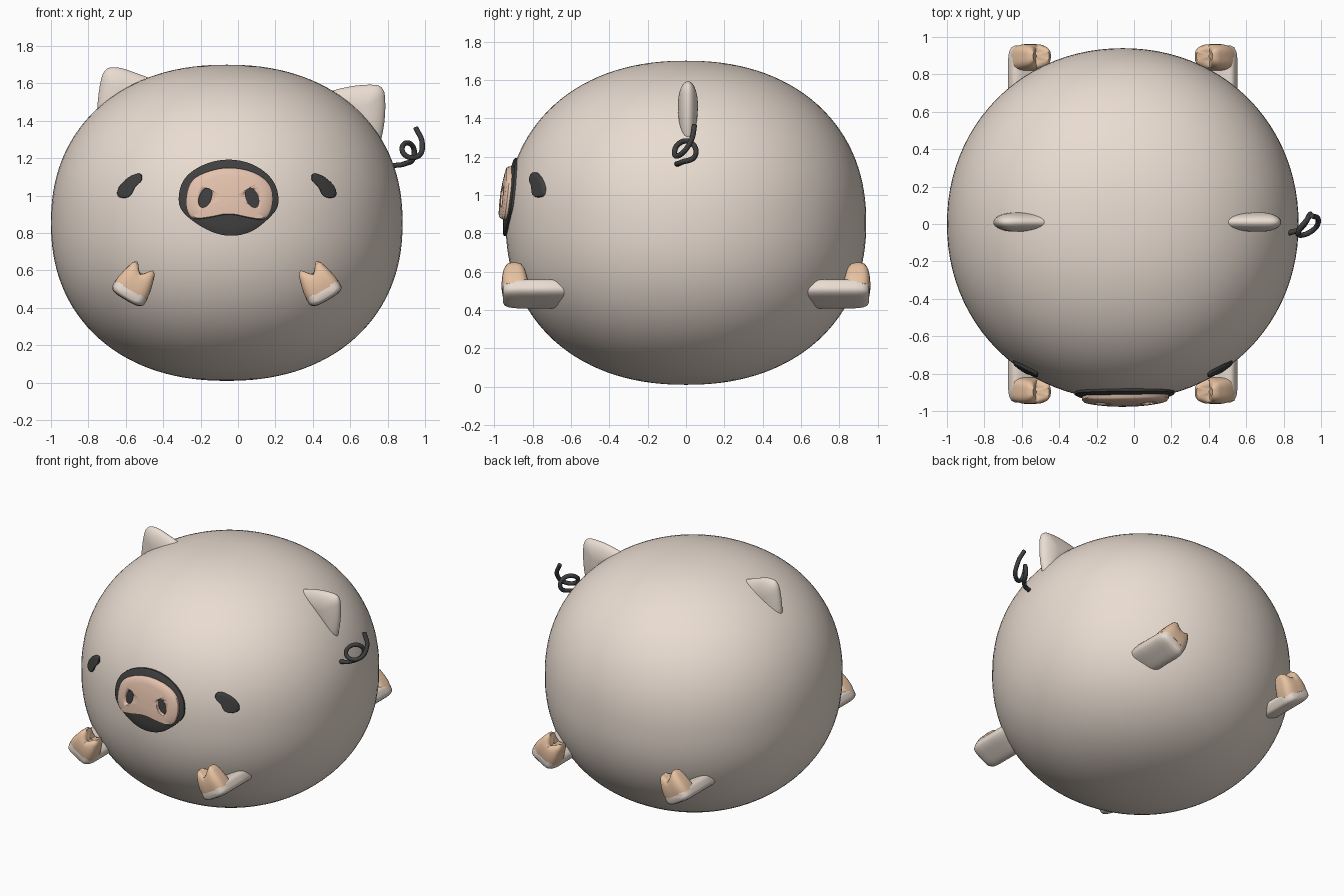
import bpy, bmesh, math
from mathutils import Vector

if "Cube" in bpy.data.objects:
    bpy.data.objects.remove(bpy.data.objects["Cube"])

CX, RX, RY, RZ, CZ = -0.06, 0.94, 0.94, 0.845, 0.855
NXY, NZ = 2.06, 2.2


def material(name, rgb):
    m = bpy.data.materials.new(name)
    m.diffuse_color = (*rgb, 1)
    m.use_nodes = True
    m.node_tree.nodes["Principled BSDF"].inputs["Base Color"].default_value = m.diffuse_color
    return m


SKIN = material("skin", (0.82, 0.72, 0.64))
HOOF = material("hoof", (0.80, 0.54, 0.36))
PINK = material("pink", (0.78, 0.54, 0.42))
DARK = material("dark", (0.05, 0.05, 0.05))


def finish(name, bm, mat, angle=40):
    bmesh.ops.recalc_face_normals(bm, faces=bm.faces)
    me = bpy.data.meshes.new(name)
    bm.to_mesh(me)
    bm.free()
    ob = bpy.data.objects.new(name, me)
    bpy.context.collection.objects.link(ob)
    me.materials.append(mat)
    bpy.ops.object.select_all(action='DESELECT')
    ob.select_set(True)
    bpy.context.view_layer.objects.active = ob
    bpy.ops.object.shade_smooth_by_angle(angle=math.radians(angle))
    return ob


def loft(name, rings, mat, angle=40):
    """Skin a list of equal-length closed rings and cap both ends."""
    bm = bmesh.new()
    vs = [[bm.verts.new(p) for p in r] for r in rings]
    n = len(rings[0])
    for a, b in zip(vs, vs[1:]):
        for i in range(n):
            j = (i + 1) % n
            bm.faces.new((a[i], a[j], b[j], b[i]))
    for r in (vs[0], vs[-1]):
        c = bm.verts.new(sum((v.co for v in r), Vector()) / n)
        for i in range(n):
            bm.faces.new((r[i], r[(i + 1) % n], c))
    return finish(name, bm, mat, angle)


def rounded(pts, times=3):
    """Corner-cutting to smooth a coarse outline."""
    for _ in range(times):
        out = []
        for (ax, az), (bx, bz) in zip(pts, pts[1:] + pts[:1]):
            out += [(ax * .75 + bx * .25, az * .75 + bz * .25),
                    (ax * .25 + bx * .75, az * .25 + bz * .75)]
        pts = out
    return pts


def body_front(x, z):
    """Depth y of the body's front surface at x, z."""
    r = max(0, 1 - abs((z - CZ) / RZ) ** NZ) ** (1 / NZ)
    return -RY * max(0, r ** NXY - abs((x - CX) / RX) ** NXY) ** (1 / NXY)


def patch(name, outline, height, mat, depth=0.03):
    """Raised plate following the body's front surface."""
    pts = rounded(outline)
    mx = sum(p[0] for p in pts) / len(pts)
    mz = sum(p[1] for p in pts) / len(pts)
    rings = []
    for s, h in ((1, -depth), (1, height * .75), (.95, height),
                 (.75, height), (.5, height), (.2, height)):
        ring = []
        for x, z in pts:
            x, z = mx + (x - mx) * s, mz + (z - mz) * s
            ring.append((x, body_front(x, z) - h, z))
        rings.append(ring)
    return loft(name, rings, mat)


def flip(pts):
    return [(2 * CX - x, z) for x, z in pts]


# Body: sphere pushed out to a slightly boxy ellipsoid
bm = bmesh.new()
bmesh.ops.create_uvsphere(bm, u_segments=96, v_segments=64, radius=1)
for v in bm.verts:
    h = (abs(v.co.x) ** NXY + abs(v.co.y) ** NXY) ** (1 / NXY)
    k = (h ** NZ + abs(v.co.z) ** NZ) ** (-1 / NZ)
    v.co = (CX + v.co.x * k * RX, v.co.y * k * RY, CZ + v.co.z * k * RZ)
finish("body", bm, SKIN, 60)

# Ears: thin lens shapes
EARS = {
    "left_ear": [(-.755, 1.44), (-.745, 1.56), (-.72, 1.68), (-.64, 1.69),
                 (-.53, 1.65), (-.42, 1.61), (-.52, 1.42), (-.72, 1.34)],
    "right_ear": [(.45, 1.545), (.57, 1.58), (.68, 1.595), (.78, 1.59),
                  (.79, 1.48), (.78, 1.36), (.755, 1.26), (.58, 1.36)],
}
for name, outline in EARS.items():
    pts = rounded(outline)
    mx = sum(p[0] for p in pts) / len(pts)
    mz = sum(p[1] for p in pts) / len(pts)
    rings = []
    for i in range(1, 20):
        a = math.pi * i / 20
        s = math.sin(a)
        rings.append([(mx + (x - mx) * s, .01 + .052 * math.cos(a), mz + (z - mz) * s)
                      for x, z in pts])
    loft(name, rings, SKIN, 80)

# Snout: dark rim, pink plate with two nostril holes
patch("snout_rim", [(-.325, .96), (-.30, 1.09), (-.19, 1.17), (-.05, 1.20), (.09, 1.17),
                    (.20, 1.08), (.225, .95), (.17, .88), (.07, .80), (-.05, .78),
                    (-.16, .81), (-.28, .89)], .015, DARK)
plate = patch("snout_plate", [(-.285, .95), (-.26, 1.08), (-.17, 1.13), (-.05, 1.155),
                              (.09, 1.13), (.18, 1.06), (.19, .95), (.15, .865),
                              (.06, .88), (-.05, .905), (-.16, .88), (-.25, .87)], .038, PINK)
NOSTRIL = [(-.205, .935), (-.215, .985), (-.18, 1.045), (-.135, 1.03), (-.145, .97), (-.17, .94)]
for pts in (NOSTRIL, [(-.1 - x, z) for x, z in NOSTRIL]):
    cutter = patch("nostril_cutter", pts, .12, DARK, .06)
    cutter.hide_render = True
    mod = plate.modifiers.new("nostril", 'BOOLEAN')
    mod.operation = 'DIFFERENCE'
    mod.object = cutter
    bpy.context.view_layer.objects.active = plate
    bpy.ops.object.modifier_apply(modifier=mod.name)
    bpy.data.objects.remove(cutter)

# Eyes
EYE = [(-.65, .995), (-.64, 1.05), (-.58, 1.105), (-.515, 1.125),
       (-.51, 1.08), (-.55, 1.05), (-.57, 1.0), (-.605, .985)]
patch("left_eye", EYE, .017, DARK)
patch("right_eye", flip(EYE), .017, DARK)


def section(a, b, e=3.5, n=40):
    """Rounded-rectangle cross-section with half sizes a, b."""
    out = []
    for i in range(n):
        c, s = math.cos(math.tau * i / n), math.sin(math.tau * i / n)
        k = (abs(c) ** e + abs(s) ** e) ** (-1 / e)
        out.append((a * c * k, b * s * k))
    return out


# Legs: tilted flat limbs with upturned cloven hooves
for sx, side in ((1, "left"), (-1, "right")):
    for sy, end in ((1, "front"), (-1, "back")):
        def place(u, y, w):
            return (CX + sx * (-.54 + .86 * u + .5 * w), sy * y, .445 - .5 * u + .86 * w)

        rings = []
        for y, k in ((-.6, .6), (-.61, .88), (-.64, 1), (-.75, 1), (-.88, 1),
                     (-.92, .95), (-.945, .82), (-.955, .6)):
            rings.append([place(u, y, .045 + w) for u, w in section(.1 * k, .048 * k)])
        loft(f"{end}_{side}_leg", rings, SKIN, 60)

        rings = []
        for w, a, y0, y1, groove in ((.055, .098, -.957, -.815, 0), (.09, .096, -.962, -.82, 0),
                                     (.13, .087, -.96, -.828, 0), (.17, .076, -.953, -.837, .015),
                                     (.195, .067, -.94, -.852, .04), (.207, .05, -.925, -.87, .055),
                                     (.200, .02, -.91, -.885, .055)):
            ring = []
            for u, v in section(a, (y1 - y0) / 2):
                dip = groove * max(0, 1 - abs(u) / .045)
                ring.append(place(u, (y0 + y1) / 2 + v, w - dip))
            rings.append(ring)
        loft(f"{end}_{side}_hoof", rings, HOOF, 60)

# Tail: curly tube
cu = bpy.data.curves.new("tail", 'CURVE')
cu.dimensions = '3D'
cu.bevel_depth = .014
cu.bevel_resolution = 3
cu.use_fill_caps = True
PATH = [(.82, -.05, 1.16), (.89, -.025, 1.17), (.94, .05, 1.21), (.93, .03, 1.27),
        (.88, -.04, 1.265), (.89, -.06, 1.22), (.96, -.03, 1.21), (.985, .025, 1.28),
        (.95, .045, 1.365)]
sp = cu.splines.new('BEZIER')
sp.bezier_points.add(len(PATH) - 1)
for bp, p in zip(sp.bezier_points, PATH):
    bp.co = p
    bp.handle_left_type = bp.handle_right_type = 'AUTO'
cu.materials.append(DARK)
tail = bpy.data.objects.new("tail", cu)
bpy.context.collection.objects.link(tail)
